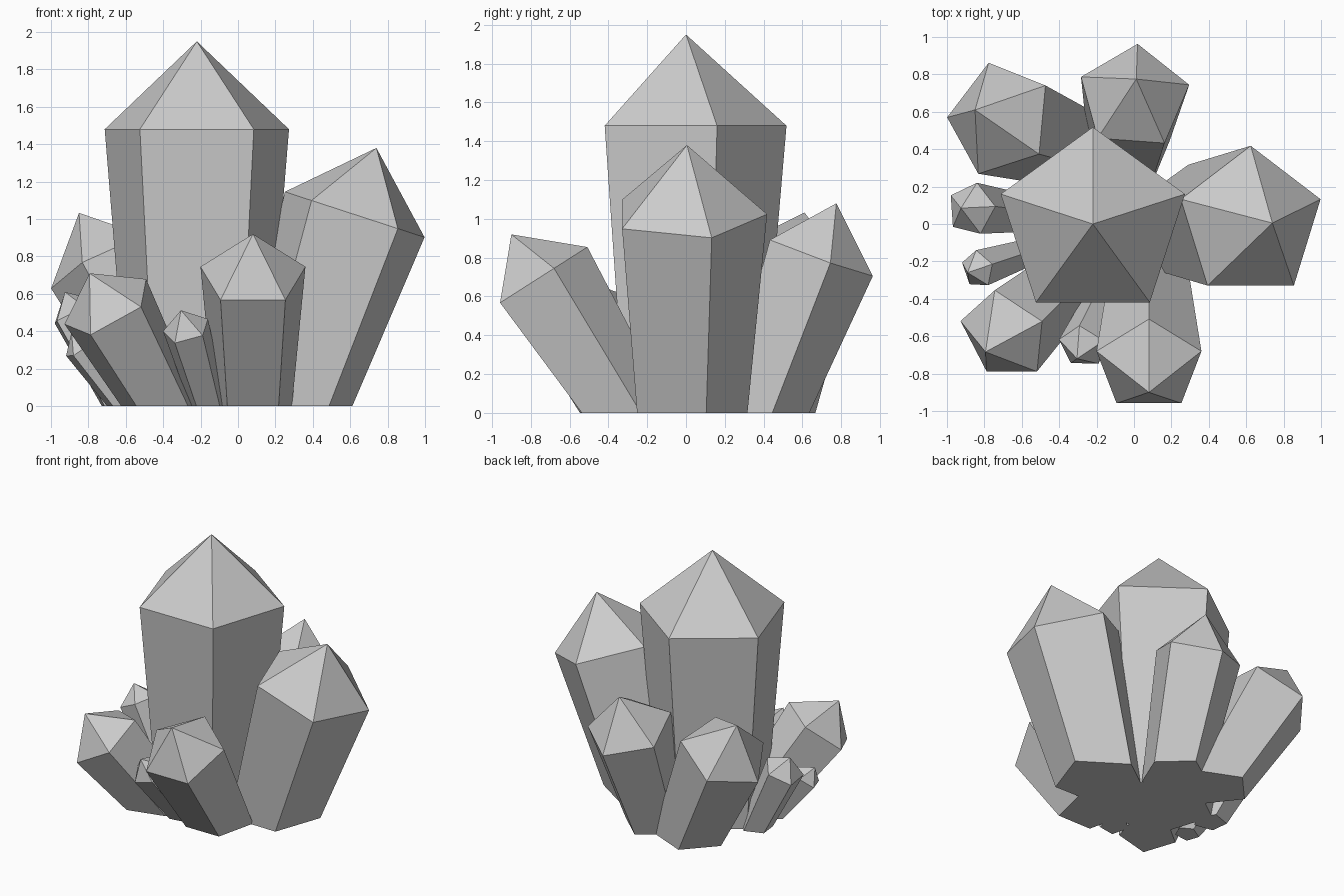
import bpy, bmesh
from math import cos, sin, radians
from mathutils import Vector

if "Cube" in bpy.data.objects:
    bpy.data.objects.remove(bpy.data.objects["Cube"])

TAPER = 0.755   # foot radius relative to shoulder radius


def crystal(name, shoulder, apex, radius, phase):
    """Tapered pentagonal prism leaning along its axis, pointed on top, cut flat at z = 0."""
    c, tip = Vector(shoulder), Vector(apex)
    axis = tip - c
    foot = c - axis * (c.z / axis.z)
    turn = Vector((0, 0, 1)).rotation_difference(axis)
    bm = bmesh.new()
    top, low = [], []
    for i in range(5):
        a = radians(phase + 72 * i)
        r = turn @ Vector((cos(a), sin(a), 0)) * radius
        p, q = c + r, foot + r * TAPER
        d = p - q
        top.append(bm.verts.new(p))
        low.append(bm.verts.new(p - d * (p.z / d.z)))   # slide edge to the ground
    peak = bm.verts.new(tip)
    for i in range(5):
        j = (i + 1) % 5
        bm.faces.new((low[i], low[j], top[j], top[i]))
        bm.faces.new((top[i], top[j], peak))
    bm.faces.new(low[::-1])
    bmesh.ops.recalc_face_normals(bm, faces=bm.faces)
    me = bpy.data.meshes.new(name)
    bm.to_mesh(me)
    bm.free()
    bpy.context.collection.objects.link(bpy.data.objects.new(name, me))


# name, shoulder centre, apex, radius, rotation of first corner
crystals = [
    ("main_crystal", (-.22, 0, 1.48), (-.22, 0, 1.95), .518, 90),
    ("right_crystal", (.624, .005, 1.024), (.74, .005, 1.38), .413, 90),
    ("front_crystal", (.08, -.757, .696), (.08, -.90, .92), .295, 90),
    ("back_crystal", (0, .677, .81), (.012, .775, 1.08), .305, 86),
    ("back_left_crystal", (-.718, .563, .773), (-.85, .61, 1.033), .316, 104.5),
    ("front_left_crystal", (-.694, -.594, .53), (-.794, -.684, .71), .262, 96),
    ("small_front_crystal", (-.276, -.655, .412), (-.305, -.72, .512), .131, 93),
    ("small_left_crystal", (-.87, .08, .50), (-.925, .085, .61), .144, 77),
    ("tiny_left_crystal", (-.836, -.242, .32), (-.89, -.26, .395), .104, 91),
]
for spec in crystals:
    crystal(*spec)
